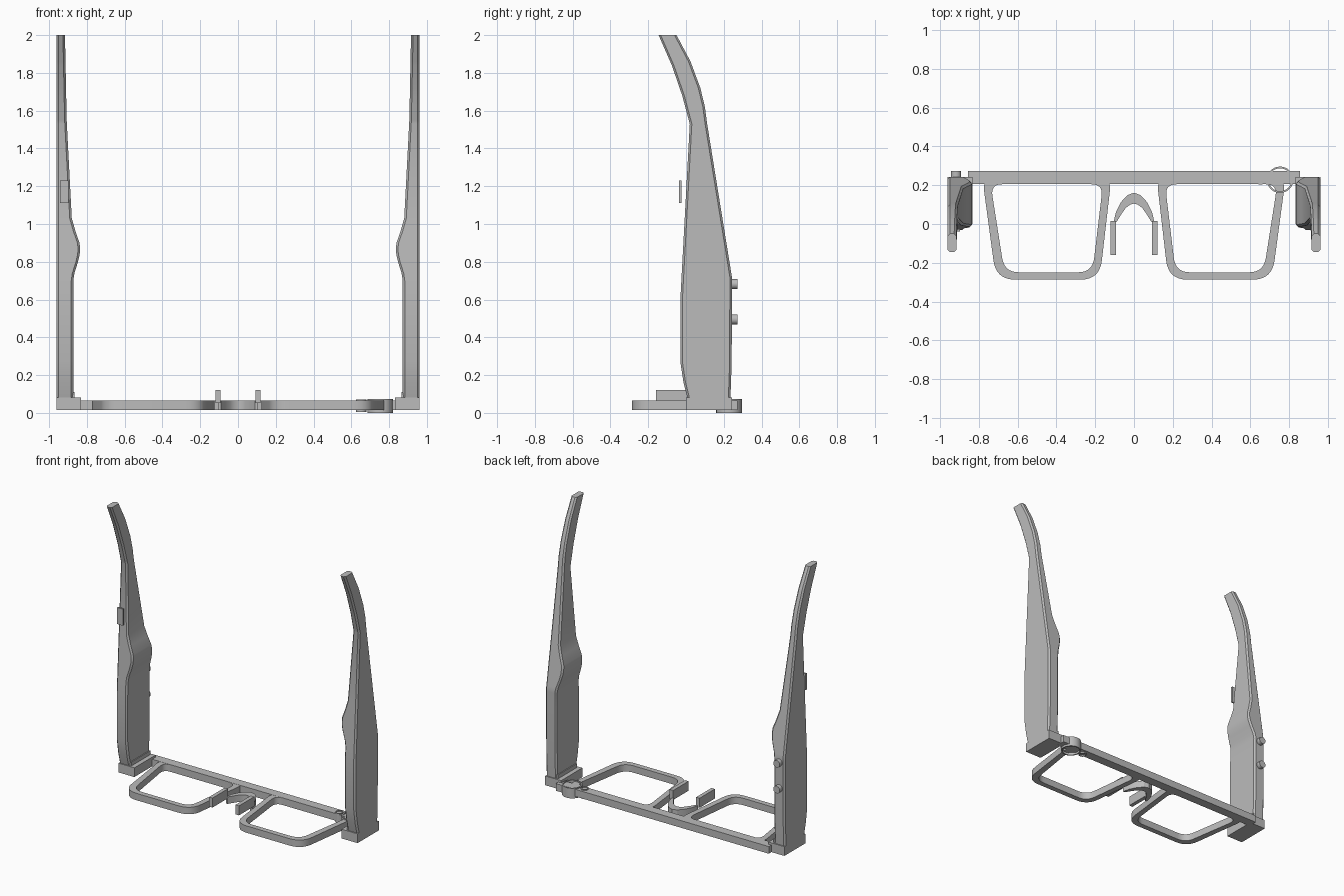
import bpy
import bmesh
from math import cos, sin, pi, radians
from mathutils import Vector

cube = bpy.data.objects.get("Cube")
if cube:
    bpy.data.objects.remove(cube, do_unlink=True)

GREY = (0.5, 0.5, 0.5, 1)
plastic = bpy.data.materials.new("grey plastic")
plastic.use_nodes = True
plastic.diffuse_color = GREY
plastic.node_tree.nodes["Principled BSDF"].inputs["Base Color"].default_value = GREY

BOTTOM, TOP = 0.015, 0.065   # thickness of the frame front


def finish(name, bm, mirror=False):
    """Turn a bmesh into a named object, optionally mirrored across x."""
    if mirror:
        copy = bmesh.ops.duplicate(bm, geom=bm.verts[:] + bm.edges[:] + bm.faces[:])
        for item in copy["geom"]:
            if isinstance(item, bmesh.types.BMVert):
                item.co.x = -item.co.x
    bmesh.ops.recalc_face_normals(bm, faces=bm.faces[:])
    mesh = bpy.data.meshes.new(name)
    bm.to_mesh(mesh)
    bm.free()
    mesh.materials.append(plastic)
    obj = bpy.data.objects.new(name, mesh)
    bpy.context.collection.objects.link(obj)
    bpy.ops.object.select_all(action='DESELECT')
    obj.select_set(True)
    bpy.context.view_layer.objects.active = obj
    bpy.ops.object.shade_smooth_by_angle(angle=radians(25))
    return obj


def box(name, low, high, mirror=False):
    low, high = Vector(low), Vector(high)
    bm = bmesh.new()
    bmesh.ops.create_cube(bm, size=1)
    for v in bm.verts:
        v.co = (low + high) / 2 + v.co * (high - low)
    return finish(name, bm, mirror)


def loft(name, loops, closed=False, mirror=False):
    """Skin equal loops; closed joins last to first, otherwise the ends are capped."""
    bm = bmesh.new()
    rings = [[bm.verts.new(p) for p in loop] for loop in loops]
    pairs = list(zip(rings, rings[1:]))
    if closed:
        pairs.append((rings[-1], rings[0]))
    else:
        bm.faces.new(rings[0])
        bm.faces.new(rings[-1])
    for a, b in pairs:
        for i in range(len(a)):
            j = (i + 1) % len(a)
            bm.faces.new((a[i], a[j], b[j], b[i]))
    return finish(name, bm, mirror)


def ring(name, outer, inner, low, high, mirror=False):
    """Flat frame between two outlines."""
    def level(outline, z):
        return [(x, y, z) for x, y in outline]
    return loft(name, [level(outer, low), level(outer, high),
                       level(inner, high), level(inner, low)], True, mirror)


def circle(x, y, r, n=32):
    return [(x + r * cos(2 * pi * i / n), y + r * sin(2 * pi * i / n)) for i in range(n)]


def rounded(corners, radii, steps=8):
    """Round polygon corners with quadratic arcs."""
    points = []
    for i, corner in enumerate(corners):
        c = Vector(corner)
        before = Vector(corners[i - 1])
        after = Vector(corners[(i + 1) % len(corners)])
        a = c + (before - c).normalized() * radii[i]
        b = c + (after - c).normalized() * radii[i]
        for k in range(steps + 1):
            t = k / steps
            points.append(tuple(a * (1 - t) ** 2 + c * 2 * t * (1 - t) + b * t * t))
    return points


def interpolate(keys, z):
    for (z0, a), (z1, b) in zip(keys, keys[1:]):
        if z <= z1:
            return a + (b - a) * max(0, (z - z0) / (z1 - z0))
    return keys[-1][1]


# Rims and brow bar
outer = rounded([(0.78, 0.225), (0.711, -0.287), (0.177, -0.287), (0.118, 0.225)],
                [0.05, 0.1, 0.1, 0.05])
inner = rounded([(0.739, 0.205), (0.668, -0.249), (0.214, -0.249), (0.16, 0.205)],
                [0.06, 0.075, 0.075, 0.06])
ring("lens_rims", outer, inner, BOTTOM, TOP, mirror=True)
box("brow_bar", (-0.855, 0.205, BOTTOM - 0.001), (0.855, 0.272, TOP + 0.001))

# Nose bridge arch with its two pads
arch_out = [(-0.105, 0.01), (-0.093, 0.062), (-0.067, 0.113), (-0.034, 0.149), (0, 0.161)]
arch_in = [(-0.09, 0.01), (-0.067, 0.048), (-0.042, 0.083), (-0.02, 0.1), (0, 0.105)]
full_out = arch_out + [(-x, y) for x, y in arch_out[-2::-1]]
full_in = arch_in + [(-x, y) for x, y in arch_in[-2::-1]]
loft("nose_arch", [[(*p, BOTTOM), (*p, TOP), (*q, TOP), (*q, BOTTOM)]
                   for p, q in zip(full_out, full_in)])
box("nose_pads", (0.092, -0.16, TOP - 0.012), (0.12, 0.016, 0.122), mirror=True)

# Temples: chamfered sections stacked along their length
front_edge = [(0.07, 0.01), (0.16, -0.013), (0.27, -0.03), (0.6, -0.03), (1.53, 0.02),
              (1.56, 0.012), (1.68, -0.02), (1.84, -0.075), (2, -0.145)]
back_edge = [(0.07, 0.235), (0.27, 0.242), (0.72, 0.243), (1.53, 0.112),
             (1.62, 0.1), (1.72, 0.076), (1.86, 0.024), (2, -0.05)]
inner_side = [(0.07, 0.872), (0.7, 0.872), (0.74, 0.866), (0.8, 0.847), (0.84, 0.838),
              (0.87, 0.836), (0.9, 0.839), (0.96, 0.86), (1.03, 0.88), (1.55, 0.907), (2, 0.916)]
OUTSIDE, CHAMFER = 0.96, 0.011
levels = sorted({key[0] for edge in (front_edge, back_edge, inner_side) for key in edge})


def temple_section(z):
    f, b, x = (interpolate(e, z) for e in (front_edge, back_edge, inner_side))
    c = CHAMFER
    return [(x + c, f, z), (OUTSIDE - c, f, z), (OUTSIDE, f + c, z), (OUTSIDE, b - c, z),
            (OUTSIDE - c, b, z), (x + c, b, z), (x, b - c, z), (x, f + c, z)]


loft("temples", [temple_section(z) for z in levels], mirror=True)

# Hinge blocks joining the temples to the bar
box("hinge_blocks", (0.832, 0, BOTTOM), (OUTSIDE, 0.243, 0.082), mirror=True)
box("hinge_steps", (0.865, 0.012, 0.07), (0.89, 0.23, 0.11), mirror=True)

# Camera housing and small sensor ring on the left of the bar
ring("camera_ring", circle(0.753, 0.228, 0.068), circle(0.753, 0.228, 0.059), 0, 0.073)
ring("sensor_ring", circle(0.652, 0.23, 0.027), circle(0.652, 0.23, 0.02), 0.004, 0.072)

# Buttons on the back edge of the right temple
for name, z in (("lower_button", 0.495), ("upper_button", 0.682)):
    loft(name, [[(x, y, h) for x, h in circle(-0.917, z, 0.026)] for y in (0.235, 0.272)])

# Small plate in front of the right temple
box("temple_plate", (-0.943, -0.038, 1.11), (-0.898, -0.025, 1.23))
